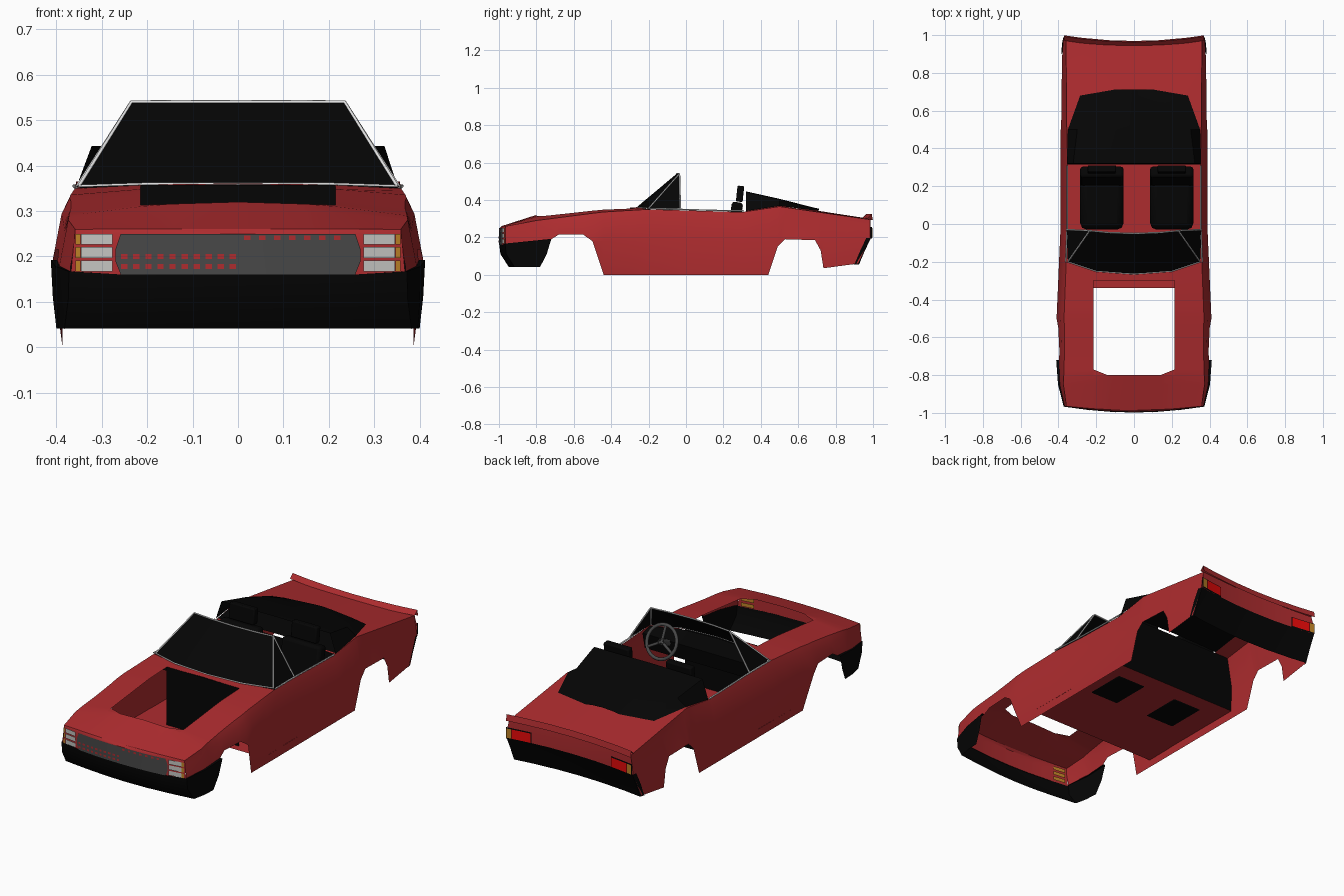
import bpy
import bmesh
from math import radians, sin, cos, pi
from mathutils import Vector

cube = bpy.data.objects.get("Cube")
if cube:
    bpy.data.objects.remove(cube, do_unlink=True)


def material(name, *rgb):
    mat = bpy.data.materials.new(name)
    mat.use_nodes = True
    mat.diffuse_color = (*rgb, 1)
    mat.node_tree.nodes["Principled BSDF"].inputs["Base Color"].default_value = (*rgb, 1)
    return mat


RED = material("body red", .42, .025, .028)
BLACK = material("trim black", .0015, .0015, .0015)
GREY = material("grille grey", .065, .065, .065)
CHROME = material("chrome", .75, .75, .75)
LENS = material("lamp white", .55, .55, .53)
AMBER = material("lamp amber", .5, .22, .02)
TAIL = material("tail red", .9, .003, .003)


def interp(table, v):
    """Piecewise linear lookup."""
    if v <= table[0][0]:
        return table[0][1]
    for (a, p), (b, q) in zip(table, table[1:]):
        if v <= b:
            return p + (q - p) * (v - a) / (b - a)
    return table[-1][1]


def finish(obj, mat, angle=35):
    obj.data.materials.append(mat)
    bpy.ops.object.select_all(action='DESELECT')
    obj.select_set(True)
    bpy.context.view_layer.objects.active = obj
    if obj.type == 'MESH':
        bpy.ops.object.shade_smooth_by_angle(angle=radians(angle))
    return obj


def grids(name, patches, mat, skip=None):
    """One mesh from several point grids; skip drops cells by centre."""
    bm = bmesh.new()
    for rows in patches:
        verts = [[bm.verts.new(p) for p in row] for row in rows]
        for r, s in zip(verts, verts[1:]):
            for i in range(len(r) - 1):
                quad = (r[i], r[i + 1], s[i + 1], s[i])
                mid = sum((v.co for v in quad), Vector()) / 4
                if not (skip and skip(mid)):
                    bm.faces.new(quad)
    bmesh.ops.remove_doubles(bm, verts=bm.verts, dist=1e-5)
    bmesh.ops.recalc_face_normals(bm, faces=bm.faces)
    mesh = bpy.data.meshes.new(name)
    bm.to_mesh(mesh)
    bm.free()
    obj = bpy.data.objects.new(name, mesh)
    bpy.context.collection.objects.link(obj)
    return finish(obj, mat)


def rod(name, paths, radius, mat):
    curve = bpy.data.curves.new(name, 'CURVE')
    curve.dimensions = '3D'
    curve.bevel_depth, curve.bevel_resolution = radius, 1
    for pts in paths:
        line = curve.splines.new('POLY')
        line.points.add(len(pts) - 1)
        for p, co in zip(line.points, pts):
            p.co = (*co, 1)
    obj = bpy.data.objects.new(name, curve)
    bpy.context.collection.objects.link(obj)
    return finish(obj, mat)


def block(name, centre, size, mat, tilt=0, bevel=.03):
    bpy.ops.mesh.primitive_cube_add(size=1, location=centre, rotation=(radians(tilt), 0, 0))
    obj = bpy.context.object
    obj.name, obj.scale = name, size
    bpy.ops.object.transform_apply(location=False, rotation=False, scale=True)
    mod = obj.modifiers.new("bevel", 'BEVEL')
    mod.width, mod.segments = bevel, 2
    return finish(obj, mat)


# Body outline tables along y
LOW = [(-.965, .165), (-.72, .19), (-.68, .215), (-.55, .215), (-.5, .18), (-.44, 0), (.44, 0),
       (.49, .15), (.53, .19), (.69, .185), (.72, .13), (.735, .035), (.92, .06), (.985, .2)]
WIDE = [(-.965, .368), (-.85, .393), (-.5, .41), (0, .388), (.5, .388), (.985, .378)]
SHOULDER = [(-.99, .255), (-.8, .29), (-.45, .335), (-.2, .35), (.3, .335), (.5, .365), (.985, .295)]
INSET = [(-.965, .01), (-.6, .04), (.4, .035), (.985, .018)]
CROWN = [(-.99, .004), (-.8, .03), (-.3, .015), (.4, .01), (.985, .004)]
TUCK = [(.18, 0), (.31, .025)]


def side_x(y, z):
    w = interp(WIDE, y)
    sill = min(w, .386)
    return sill + (w - sill) * z / .18 if z < .18 else w - interp(TUCK, z)


def edge_x(y):
    return interp(WIDE, y) - interp(INSET, y)


def nose_y(x):
    return -.995 + .03 * (x / .36) ** 2


def tail_y(x):
    return .955 + .03 * (x / .36) ** 2


def deck_z(x, y):
    return interp(SHOULDER, y) + interp(CROWN, y) * (1 - (x / edge_x(y)) ** 2)


def deck_row(y, bend, cuts):
    e = edge_x(y + bend)
    xs = [-e] + [-c for c in cuts] + [0] + cuts[::-1] + [e]
    return [(x, y + bend * (x / e) ** 2, deck_z(x, y + bend * (x / e) ** 2)) for x in xs]


# Body sides with wheel arches
stations = sorted([y for y, z in LOW] + [-.85, -.8, -.77, -.3, -.2, 0, .3, .32, .5, .6, .8])
sides = []
for s in (1, -1):
    rows = []
    for y in stations:
        low, top = interp(LOW, y), interp(SHOULDER, y)
        levels = (low, max(.18, low + .008), top - .035)
        rows.append([(s * side_x(y, z), y, z) for z in levels] + [(s * edge_x(y), y, top)])
    sides.append(rows)
grids("body_sides", sides, RED)

# Hood with a cut-out, its front corners chamfered
cuts = [.215, .14]
hood = [deck_row(-.985, .02, cuts)] + [deck_row(y, 0, cuts) for y in stations if -.9 < y < -.25]
hood.append(deck_row(-.265, .065, cuts))
corners = []
for i, j in ((1, 2), (5, 4)):
    outer, inner, low = hood[2][i], hood[2][j], hood[3][i]
    mid = tuple((Vector(inner) + Vector(low)) / 2)
    corners.append([[outer, inner], [low, mid]])
grids("hood", [hood], RED, lambda m: abs(m.x) < .21 and -.8 < m.y < -.3)
grids("hood_corners", corners, RED)

# Nose panel
nose = [hood[0]] + [[(p[0] * k, nose_y(p[0]), z) for p in hood[0]]
                    for k, z in ((1.003, .25), (1.012, .22), (1.028, .16))]
grids("nose_panel", [nose], RED)

# Front bumper flaring out to the wheel arches, with a ledge along its top
rows = []
for z, back, rear, out in ((.16, 0, -.72, 0), (.16, 0, -.72, 1), (.11, .006, -.745, 1), (.042, .05, -.78, .8)):
    half = [(side_x(y, z) + flare * out, y, z if back else interp(LOW, y) + .002)
            for y, flare in ((rear, .014), (-.85, .01), (-.967 + back, .004))]
    half += [(x, nose_y(x) + back - .003 * out, z) for x in (.25, .12)]
    rows.append(half + [(0, nose_y(0) + back - .003 * out, z)] + [(-x, y, h) for x, y, h in half[::-1]])
grids("front_bumper", [rows], BLACK)

# Rear deck
deck = [deck_row(y, 0, [.27, .13]) for y in stations if .31 < y < .9] + [deck_row(.955, .03, [.27, .13])]
grids("rear_deck", [deck], RED, lambda m: abs(m.x) < .27 and m.y < .6)

# Tail panel, lip and rear bumper
xs = [p[0] for p in deck[-1]]
tail = [[(x * k, tail_y(x) + d, z) for x in xs] for k, d, z in ((1.03, .002, .25), (1.045, 0, .19))]
grids("tail_panel", [[deck[-1]] + tail], RED)
lip = [[(x * 1.03, tail_y(x) + d, z) for x in xs] for d, z in ((-.014, .302), (.008, .325), (.014, .292))]
grids("tail_lip", [lip], RED)
bumper = []
for d, z in ((.004, .197), (-.028, .13), (-.06, .055)):
    row = [(x * 1.04, tail_y(x) + d, z) for x in xs]
    wing = (side_x(.95, z) + .004, row[0][1] - .025, z)
    bumper.append([(-wing[0], *wing[1:])] + row + [wing])
grids("rear_bumper", [bumper], BLACK)


# Lamps and grille as thin plates following the curved ends
def plates(name, boxes, mat, surface, offset):
    patches = []
    for a, b, low, high in boxes:
        span = [a + (b - a) * i / 3 for i in range(4)]
        patches.append([[(x, surface(x) + offset, z) for x in span] for z in (low, high)])
    grids(name, patches, mat)


def both(boxes):
    return boxes + [(-b, -a, low, high) for a, b, low, high in boxes]


grille = [[(w * i / 4, nose_y(w * i / 4) - .004, z) for i in range(-4, 5)]
          for w, z in ((.258, .16), (.27, .19), (.27, .215), (.258, .25))]
grids("grille", [grille], GREY)
studs = [(-.25 + .0265 * i, z) for z in (.178, .2) for i in range(10)]
studs += [(.02 + .033 * i, .241) for i in range(7)]
plates("grille_studs", [(x - .007, x + .007, z - .005, z + .005) for x, z in studs], RED, nose_y, -.007)
bands = (.167, .197, .226)
plates("headlights", both([(.276, .345, z, z + .024) for z in bands]), LENS, nose_y, -.006)
plates("front_markers", both([(.346, .358, z, z + .024) for z in bands]), AMBER, nose_y, -.006)
plates("lamp_inner_faces", both([(.275, .345, z, z + .02) for z in bands]), AMBER, nose_y, .008)
plates("tail_light_backs", both([(.235, .374, .195, .255)]), BLACK, tail_y, .006)
plates("tail_lights", both([(.24, .342, .2, .25)]), TAIL, tail_y, .01)
plates("rear_markers", both([(.345, .37, .2, .25)]), AMBER, tail_y, .01)

# Floor, bulkheads, parcel shelf and dashboard
grids("floor", [[[(s * side_x(y, .045), y, .045) for s in (-1, 1)] for y in (-.34, 0, .315)]], RED)
grids("firewall", [[[(x, -.3, z) for x in (-.215, .215)] for z in (.045, .357)]], BLACK)
grids("rear_bulkhead", [[[(s * w, y, z) for s in (-1, 1)]
                         for w, y, z in ((.384, .315, .045), (.386, .318, .18), (.352, .325, .34))]], BLACK)
shelf = [[(x, y, deck_z(x, y) + .004) for x in (-w, -.13, 0, .13, w)]
         for y, w in ((.325, .35), (.5, .345), (.62, .29))]
grids("parcel_shelf", [shelf], BLACK)
base = [(-.35, -.2, .355), (-.2, -.25, .36), (0, -.265, .36), (.2, -.25, .36), (.35, -.2, .355)]
dash = [[(x, y + .006, z - .004) for x, y, z in base]]
dash += [[(p[0], y, z) for p in base] for y, z in ((-.13, .337), (-.15, .25))]
grids("dashboard", [dash], BLACK)

# Windscreen, quarter windows and bright frame
top = [(x * .67, -.035 - .015 * (1 - (x / .35) ** 2), .54) for x, y, z in base]
grids("windscreen", [[base, top]], BLACK)
feet = [(s * .358, -.03, .348) for s in (-1, 1)]
grids("quarter_windows", [[[base[i], feet[i]], [top[i], top[i]]] for i in (0, -1)], BLACK)
belts = [[(s * (edge_x(y) + .002), y, interp(SHOULDER, y) + .005) for y in (-.2, -.03, .15, .31)]
         for s in (-1, 1)]
rod("window_frame", [[base[0]] + top + [base[-1]], [top[0], feet[0]], [top[-1], feet[1]]] + belts, .004, CHROME)
rod("windscreen_sill", [base], .003, CHROME)

# Folded roof cover
cover = []
for y, foot, w, h in ((.32, .356, .322, .443), (.5, .35, .3, .403), (.68, .285, .2, .357), (.712, .1, .06, .35)):
    half = [(foot, y, deck_z(foot, y) + .003), (w, y, h)]
    cover.append(half + [(0, y, h + .003)] + [(-x, j, z) for x, j, z in half[::-1]])
grids("roof_cover", [cover], BLACK)

# Seats
for side, x in (("left", .2), ("right", -.17)):
    block(side + "_seat_cushion", (x, .11, .1), (.23, .28, .115), BLACK, 0, .035)
    block(side + "_seat_back", (x, .25, .235), (.23, .06, .31), BLACK, -10, .015)
    block(side + "_headrest", (x, .289, .433), (.15, .036, .085), BLACK, -6, .006)

# Steering wheel on its column
hub = Vector((.2, -.08, .35))
bpy.ops.mesh.primitive_torus_add(major_radius=.086, minor_radius=.009, major_segments=24,
                                 minor_segments=8, location=hub, rotation=(radians(-65), 0, 0))
bpy.context.object.name = "steering_wheel"
finish(bpy.context.object, GREY, 60)
tilt = radians(65)
spokes = []
for a in (pi / 2, -pi / 6, -5 * pi / 6):
    spokes.append([hub, hub + .084 * Vector((cos(a), -sin(a) * cos(tilt), sin(a) * sin(tilt)))])
rod("steering_spokes", spokes, .008, GREY)
rod("steering_column", [[hub + Vector((0, .01, .005)), hub + Vector((0, -.12, -.056))]], .018, GREY)
